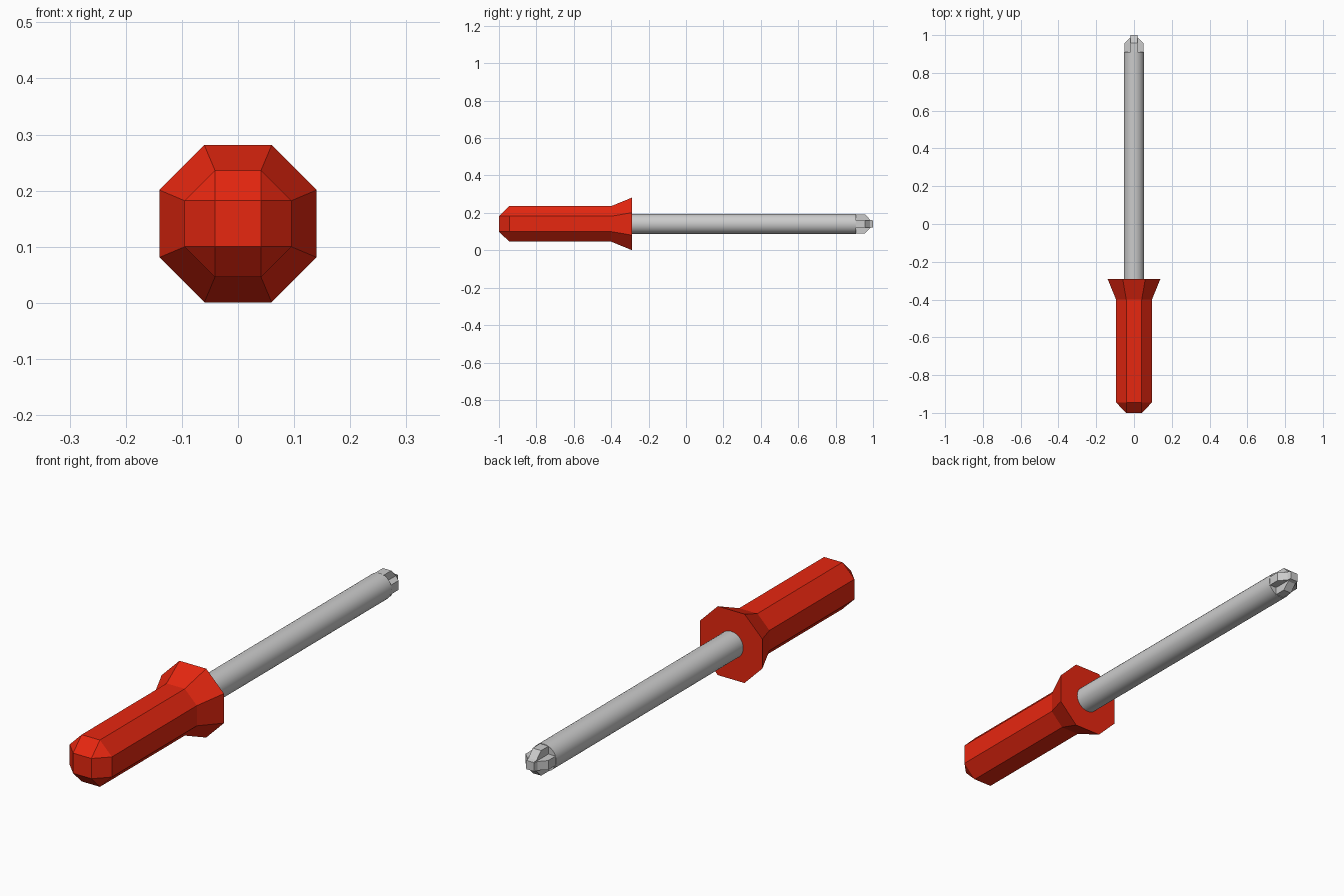
import bpy, bmesh, math

if "Cube" in bpy.data.objects:
    bpy.data.objects.remove(bpy.data.objects["Cube"])

CZ = 0.141  # height of the tool's long axis


def section(h, f, notch=False):
    """Octagon of half size h and flat half width f; notch turns it into a plus."""
    pts = []
    for k in range(4):
        c, s = round(math.cos(k * math.pi / 2)), round(math.sin(k * math.pi / 2))
        quarter = [(h, f), (f, f), (f, h)] if notch else [(h, f), (f, h)]
        pts += [(c * a - s * b, s * a + c * b) for a, b in quarter]
    return pts


def loft(name, rings):
    """Skin matching sections placed along y and cap both ends."""
    bm = bmesh.new()
    loops = [[bm.verts.new((x, y, z + CZ)) for x, z in pts] for y, pts in rings]
    n = len(loops[0])
    for a, b in zip(loops, loops[1:]):
        for i in range(n):
            j = (i + 1) % n
            bm.faces.new((a[i], a[j], b[j], b[i]))
    bm.faces.new(loops[0])
    bm.faces.new(loops[-1][::-1])
    bmesh.ops.remove_doubles(bm, verts=bm.verts, dist=0.0005)
    bmesh.ops.recalc_face_normals(bm, faces=bm.faces)
    mesh = bpy.data.meshes.new(name)
    bm.to_mesh(mesh)
    bm.free()
    ob = bpy.data.objects.new(name, mesh)
    bpy.context.collection.objects.link(ob)
    return ob


# Handle: octagonal grip, square-ended butt and flared collar
f = 0.041
butt = [(math.copysign(f, x), math.copysign(f, z)) for x, z in section(0.095, f)]
handle = loft("handle", [
    (-1.0, butt),
    (-0.945, section(0.095, f)),
    (-0.40, section(0.095, f)),
    (-0.29, section(0.14, 0.06)),
])
red = bpy.data.materials.new("red_plastic")
red.diffuse_color = (0.8, 0.02, 0.005, 1)
red.use_nodes = True
red.node_tree.nodes["Principled BSDF"].inputs["Base Color"].default_value = red.diffuse_color
handle.data.materials.append(red)

# Shaft: smooth round rod, set slightly into the handle
y0, y1 = -0.31, 0.91
bpy.ops.mesh.primitive_cylinder_add(
    vertices=32, radius=0.054, depth=y1 - y0,
    location=(0, (y0 + y1) / 2, CZ), rotation=(math.pi / 2, 0, 0))
bpy.context.object.name = "shaft"
bpy.ops.object.shade_smooth_by_angle(angle=math.radians(30))

# Cross-shaped driver tip: four vanes tapering to a small square point
loft("cross_tip", [
    (0.905, section(0.051, 0.019, True)),
    (0.957, section(0.051, 0.019, True)),
    (0.985, section(0.022, 0.018, True)),
    (1.0, section(0.018, 0.016, True)),
])
